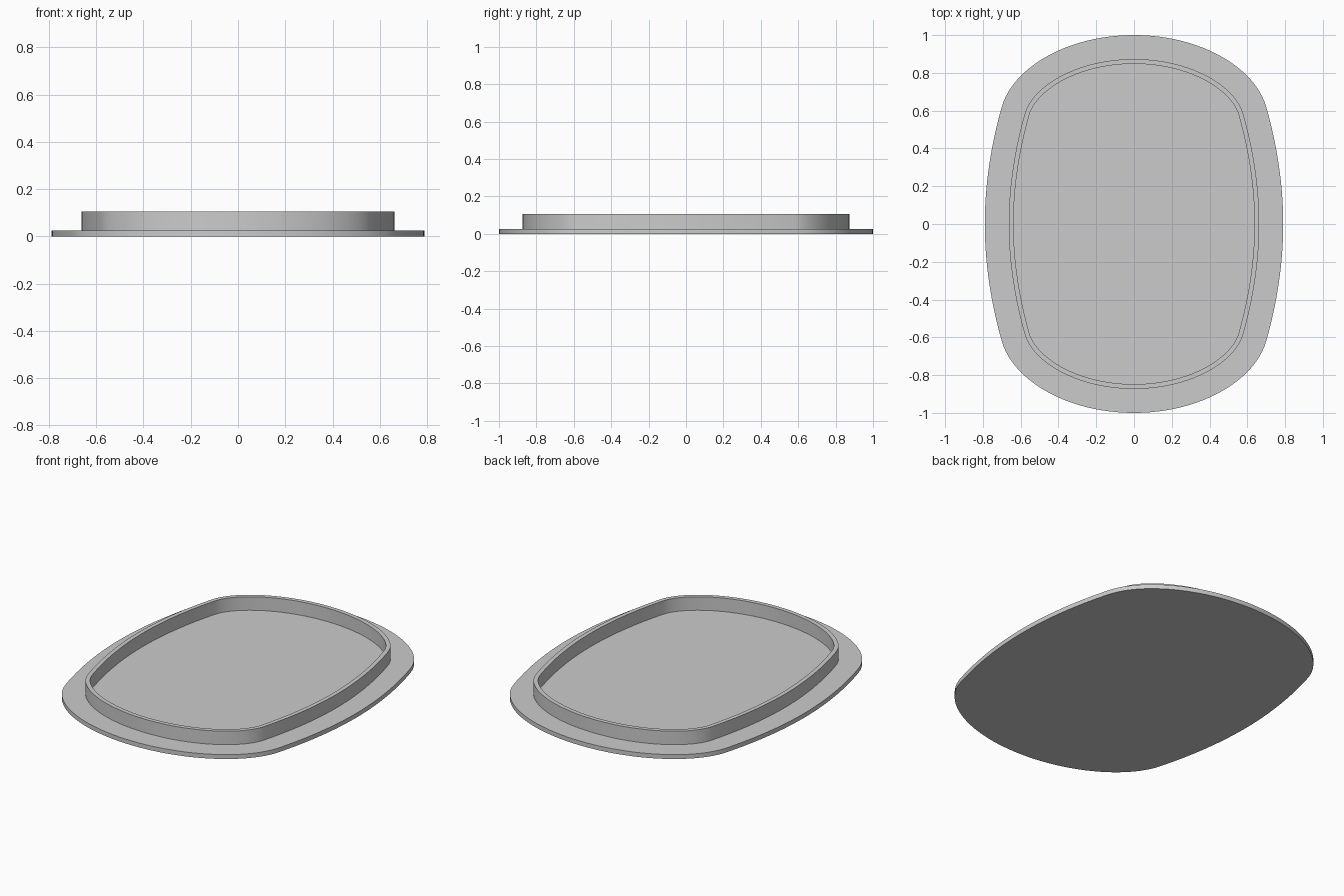
import bpy
import bmesh
import math
from mathutils import Vector
from mathutils.geometry import interpolate_bezier

cube = bpy.data.objects.get("Cube")
if cube:
    bpy.data.objects.remove(cube, do_unlink=True)

grey = bpy.data.materials.new("plain_grey")
grey.use_nodes = True
colour = (0.6, 0.6, 0.6, 1)
grey.diffuse_color = colour
grey.node_tree.nodes["Principled BSDF"].inputs["Base Color"].default_value = colour


def rounded_outline():
    """Soft oval: a gently bowed side and a tighter end, mirrored twice."""
    side, shoulder, end = Vector((0.79, 0)), Vector((0.70, 0.62)), Vector((0, 1))
    quarter = interpolate_bezier(side, Vector((0.79, 0.21)), Vector((0.757, 0.42)), shoulder, 17)
    quarter += interpolate_bezier(shoulder, Vector((0.64, 0.83)), Vector((0.35, 1)), end, 25)[1:]
    quarter = [Vector((p[0], p[1])) for p in quarter]
    half = quarter + [Vector((-p.x, p.y)) for p in reversed(quarter[:-1])]
    return half + [Vector((p.x, -p.y)) for p in reversed(half[1:-1])]


def inset(points, distance):
    """Move every point inwards along its normal."""
    result = []
    for i, p in enumerate(points):
        tangent = (points((i + 1)) if callable(points) else points[(i + 1) % len(points)]) - points[i - 1]
        result.append(p + Vector((-tangent.y, tangent.x)).normalized() * distance)
    return result


# Cross-section from the underside edge up over the rim to the floor: (inset, height)
plate_top, rim_top = 0.026, 0.106
rim_outer, rim_inner = 0.127, 0.152
section = [(0, 0), (0, plate_top), (rim_outer, plate_top), (rim_outer, rim_top),
           (rim_inner, rim_top), (rim_inner, plate_top)]

outline = rounded_outline()
bm = bmesh.new()
rings = [[bm.verts.new((p.x, p.y, z)) for p in inset(outline, d)] for d, z in section]
count = len(outline)
for low, high in zip(rings, rings[1:]):
    for i in range(count):
        j = (i + 1) % count
        bm.faces.new((low[i], low[j], high[j], high[i]))

# Flat underside and floor
bm.faces.new(list(reversed(rings[0])))
bm.faces.new(rings[-1])
bmesh.ops.recalc_face_normals(bm, faces=bm.faces)

mesh = bpy.data.meshes.new("rimmed_plate")
bm.to_mesh(mesh)
bm.free()
mesh.materials.append(grey)
plate = bpy.data.objects.new("rimmed_plate", mesh)
bpy.context.collection.objects.link(plate)

# Smooth walls, crisp rim edges
bpy.context.view_layer.objects.active = plate
plate.select_set(True)
bpy.ops.object.shade_smooth_by_angle(angle=math.radians(30))
